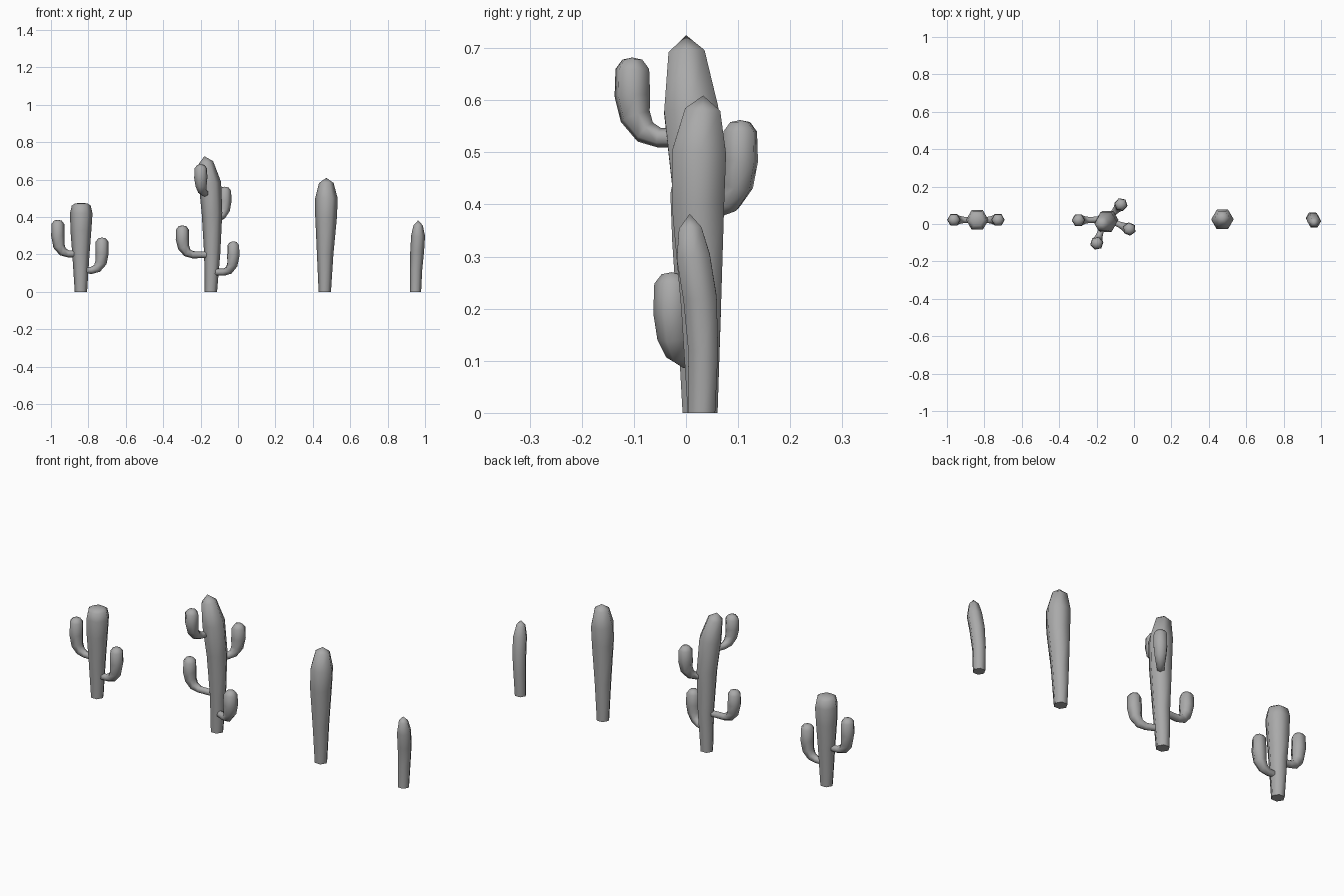
import bpy, bmesh, math
from mathutils import Vector

if "Cube" in bpy.data.objects:
    bpy.data.objects.remove(bpy.data.objects["Cube"])

SIDES = 6
grey = bpy.data.materials.new("dark_grey")
grey.diffuse_color = (.4, .4, .4, 1)
grey.use_nodes = True
grey.node_tree.nodes["Principled BSDF"].inputs["Base Color"].default_value = grey.diffuse_color


def tube(name, path, radii, out):
    """Six-sided tube along a path; 'out' is the horizontal bend direction."""
    pts = [Vector(p) for p in path]
    out = Vector(out).normalized()
    side = Vector((0, 0, 1)).cross(out)
    bm = bmesh.new()
    rings = []
    for i, (p, r) in enumerate(zip(pts, radii)):
        t = pts[min(i + 1, len(pts) - 1)] - pts[max(i - 1, 0)]
        if i == 0 and abs(t.z) > 0.05:
            t = Vector((0, 0, 1))            # flat foot on the ground
        u = side.cross(t).normalized()
        v = t.normalized().cross(u)
        if r == 0:
            rings.append([bm.verts.new(p)])
            continue
        rings.append([bm.verts.new(p + r * (math.cos(a) * u + math.sin(a) * v))
                      for a in (k * math.tau / SIDES for k in range(SIDES))])
    for a, b in zip(rings, rings[1:]):
        for k in range(SIDES):
            n = (k + 1) % SIDES
            if len(b) == 1:
                bm.faces.new((a[k], a[n], b[0]))
            else:
                bm.faces.new((a[k], a[n], b[n], b[k]))
    bm.faces.new(rings[0][::-1])
    if len(rings[-1]) > 1:
        bm.faces.new(rings[-1])
    bmesh.ops.recalc_face_normals(bm, faces=bm.faces)
    me = bpy.data.meshes.new(name)
    bm.to_mesh(me)
    bm.free()
    me.materials.append(grey)
    ob = bpy.data.objects.new(name, me)
    bpy.context.collection.objects.link(ob)
    bpy.ops.object.select_all(action='DESELECT')
    ob.select_set(True)
    bpy.context.view_layer.objects.active = ob
    bpy.ops.object.shade_smooth_by_angle(angle=math.radians(70))
    return ob


def trunk(name, rows):
    """rows: (x, y, z, radius)"""
    return tube(name, [r[:3] for r in rows], [r[3] for r in rows], (1, 0, 0))


def arm(name, start, tip, z0, z1):
    """Upturned arm from the trunk axis to a column over 'tip'."""
    s, e = Vector((*start, 0)), Vector((*tip, 0))
    d = (e - s).normalized()
    L, h = (e - s).length, z1 - z0
    prof = [(0.02, 0, .018), (L - .055, 0, .019), (L - .026, .011, .024),
            (L - .006, .041, .031), (L, h * .53, .036),
            (L, h - .022, .034), (L, h - .004, .02), (L, h, 0)]
    return tube(name, [s + d * a + Vector((0, 0, z0 + b)) for a, b, _ in prof],
                [r for _, _, r in prof], d)


# Short cactus with two arms
trunk("short_cactus_trunk", [
    (-.84, .022, 0, .033), (-.84, .022, .2, .046), (-.84, .022, .33, .056),
    (-.838, .022, .42, .06), (-.838, .022, .46, .051),
    (-.838, .022, .472, .034), (-.838, .022, .476, 0)])
arm("short_cactus_left_arm", (-.84, .022), (-.963, .022), .203, .385)
arm("short_cactus_right_arm", (-.84, .022), (-.727, .022), .115, .29)

# Tall cactus with four arms
trunk("tall_cactus_trunk", [
    (-.145, .032, 0, .033), (-.138, .03, .2, .043), (-.139, .023, .42, .055),
    (-.15, .01, .58, .06), (-.172, .001, .69, .04), (-.18, 0, .725, 0)])
arm("tall_cactus_left_arm", (-.14, .025), (-.297, .02), .198, .355)
arm("tall_cactus_right_arm", (-.14, .025), (-.025, -.027), .105, .27)
arm("tall_cactus_back_arm", (-.145, .02), (-.07, .104), .395, .562)
arm("tall_cactus_front_arm", (-.16, .015), (-.199, -.103), .528, .682)

# Plain column cactus
trunk("column_cactus", [
    (.464, .032, 0, .033), (.466, .029, .2, .044), (.471, .023, .4, .058),
    (.473, .025, .5, .06), (.472, .032, .582, .039), (.472, .033, .609, 0)])

# Small bent cactus
trunk("small_cactus", [
    (.949, .03, 0, .03), (.952, .033, .12, .033), (.958, .027, .22, .037),
    (.963, .014, .3, .037), (.963, .008, .355, .025), (.963, .007, .382, 0)])
